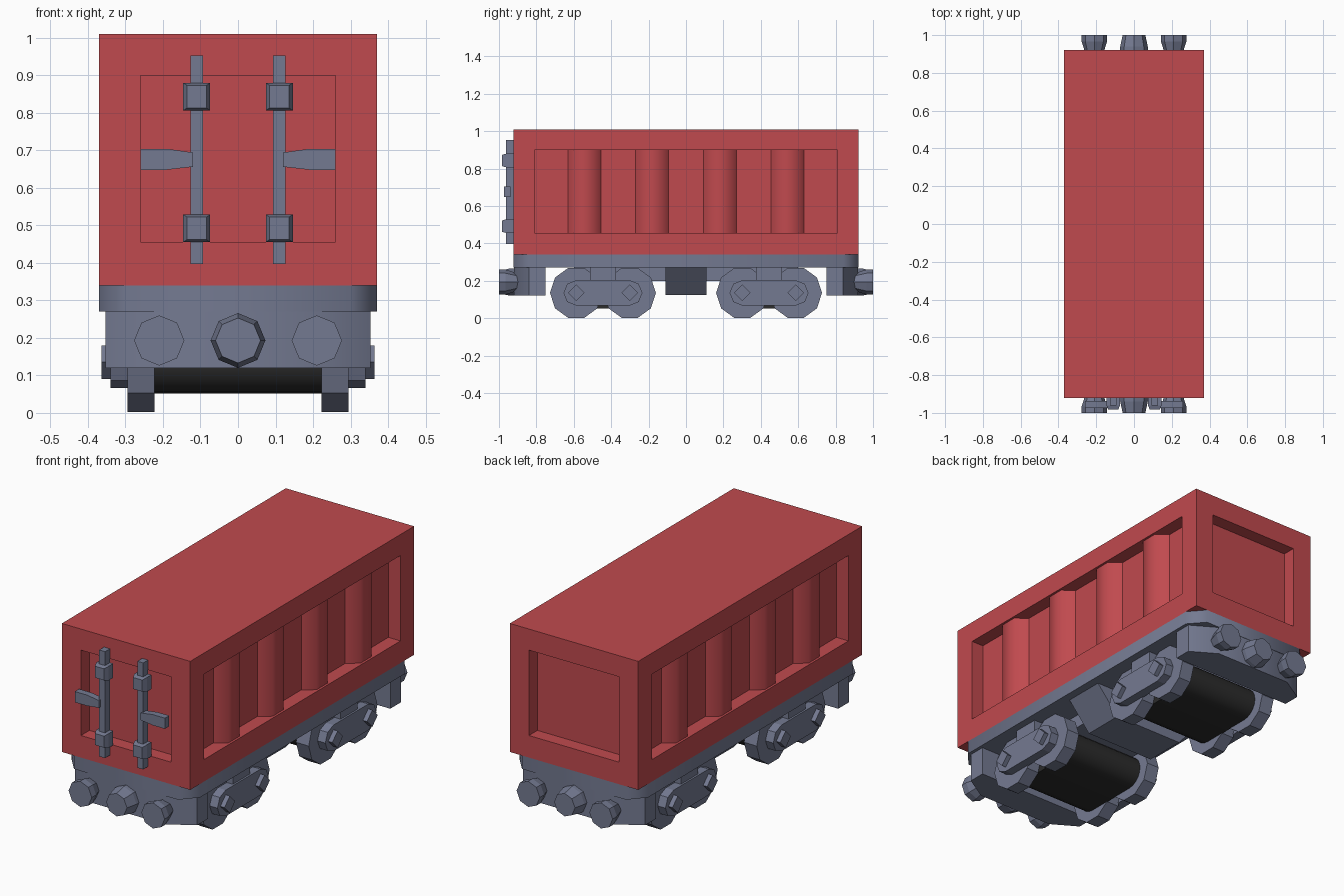
import bpy, bmesh, math
from mathutils import Vector

if "Cube" in bpy.data.objects:
    bpy.data.objects.remove(bpy.data.objects["Cube"])


def material(name, r, g, b):
    m = bpy.data.materials.new(name)
    m.use_nodes = True
    m.diffuse_color = (r, g, b, 1)
    m.node_tree.nodes["Principled BSDF"].inputs["Base Color"].default_value = (r, g, b, 1)
    return m


RED = material("container red", 0.53, 0.068, 0.077)
GREY = material("steel grey", 0.175, 0.195, 0.285)
BLACK = material("drum black", 0.025, 0.025, 0.025)


def finish(name, bm, mat, smooth=0):
    bmesh.ops.recalc_face_normals(bm, faces=bm.faces)
    mesh = bpy.data.meshes.new(name)
    bm.to_mesh(mesh)
    bm.free()
    mesh.materials.append(mat)
    ob = bpy.data.objects.new(name, mesh)
    bpy.context.collection.objects.link(ob)
    if smooth:
        bpy.ops.object.select_all(action='DESELECT')
        ob.select_set(True)
        bpy.context.view_layer.objects.active = ob
        bpy.ops.object.shade_smooth_by_angle(angle=math.radians(smooth))
    return ob


def loft(name, axis, sections, mat, smooth=0):
    """Joins outlines (position, 2D points) along an axis and caps the ends."""
    bm = bmesh.new()
    rings = []
    for pos, pts in sections:
        ring = []
        for p in pts:
            co = list(p)
            co.insert(axis, pos)
            ring.append(bm.verts.new(co))
        rings.append(ring)
    n = len(rings[0])
    for a, b in zip(rings, rings[1:]):
        for i in range(n):
            j = (i + 1) % n
            bm.faces.new((a[i], a[j], b[j], b[i]))
    bm.faces.new(rings[0])
    bm.faces.new(rings[-1])
    return finish(name, bm, mat, smooth)


def prism(name, axis, pts, a, b, mat, smooth=0):
    return loft(name, axis, [(a, pts), (b, pts)], mat, smooth)


def rect(u0, u1, v0, v1):
    return [(u0, v0), (u1, v0), (u1, v1), (u0, v1)]


def ngon(u, v, r, n):
    return [(u + r * math.cos(math.tau * i / n), v + r * math.sin(math.tau * i / n))
            for i in range(n)]


def capsule(u, v, half, r, steps):
    """Two half circles, joined by straight sides."""
    pts = []
    for side in (1, -1):
        for i in range(steps + 1):
            a = math.pi * i / steps - math.pi / 2
            pts.append((u + side * (half + r * math.cos(a)), v + side * r * math.sin(a)))
    return pts


def chamfered(w, d, cx, cy):
    return [(w - cx, -d), (w, cy - d), (w, d - cy), (w - cx, d),
            (cx - w, d), (-w, d - cy), (-w, cy - d), (cx - w, -d)]


# Container body with a sunken panel on each side and end
W, D, LOW, TOP, DEPTH = 0.37, 0.922, 0.34, 1.01, 0.07
PANEL_LOW, PANEL_TOP = 0.455, 0.90
bm = bmesh.new()
bmesh.ops.create_cube(bm, size=1)
for v in bm.verts:
    v.co = Vector((2 * W * v.co.x, 2 * D * v.co.y, TOP if v.co.z > 0 else LOW))
bm.normal_update()
for face in [f for f in bm.faces if abs(f.normal.z) < 0.5]:
    along, across = (1, 0) if abs(face.normal.x) > 0.5 else (0, 1)
    half = 0.81 if along == 1 else 0.26
    bmesh.ops.inset_individual(bm, faces=[face], thickness=0.05)
    for v in face.verts:
        v.co[along] = math.copysign(half, v.co[along])
        v.co.z = PANEL_TOP if v.co.z > 0.68 else PANEL_LOW
    bmesh.ops.inset_individual(bm, faces=[face], thickness=0.0001)
    for v in face.verts:
        v.co[along] = math.copysign(half, v.co[along])
        v.co.z = PANEL_TOP if v.co.z > 0.68 else PANEL_LOW
        v.co[across] -= math.copysign(DEPTH, v.co[across])
finish("container_body", bm, RED)

# Vertical ribs in the side panels
for s in (-1, 1):
    floor, crest = s * (W - DEPTH - 0.005), s * (W - 0.012)
    for i in range(4):
        y = -0.543 + 0.362 * i
        prism("side_rib", 2, [(floor, y - 0.092), (crest, y - 0.045),
                              (crest, y + 0.045), (floor, y + 0.092)],
              PANEL_LOW, PANEL_TOP, RED, 60)

# Door bars with brackets and handles on the front end
for s in (-1, 1):
    x = s * 0.11
    prism("door_bar", 2, rect(x - 0.017, x + 0.017, -0.962, -D), 0.397, 0.952, GREY)
    for z in (0.492, 0.843):
        loft("door_bracket", 1, [(-D, rect(x - 0.036, x + 0.036, z - 0.037, z + 0.037)),
                                 (-0.96, rect(x - 0.036, x + 0.036, z - 0.037, z + 0.037)),
                                 (-0.983, rect(x - 0.026, x + 0.026, z - 0.03, z + 0.03))], GREY)
    prism("door_handle", 1, [(s * 0.12, 0.656), (s * 0.19, 0.648), (s * 0.26, 0.648),
                             (s * 0.26, 0.704), (s * 0.19, 0.704), (s * 0.12, 0.694)],
          -0.973, -0.938, GREY)

# Chassis plate and the spine under it
prism("chassis_plate", 2, chamfered(W, D, 0.07, 0.08), 0.27, LOW, GREY, 50)
prism("chassis_spine", 2, rect(-0.2, 0.2, -0.6, 0.6), 0.2, 0.275, GREY)
prism("underfloor_tank", 1, [(-0.33, 0.275), (-0.2, 0.125), (0.2, 0.125), (0.33, 0.275)],
      -0.11, 0.11, GREY)

for e in (-1, 1):
    # End beam with chamfered outer corners, two buffers and a coupling
    prism("end_beam", 2, [(-0.353, e * 0.75), (0.353, e * 0.75), (0.353, e * 0.84),
                          (0.22, e * 0.92), (-0.22, e * 0.92), (-0.353, e * 0.84)],
          0.12, 0.275, GREY, 45)
    for x in (-0.21, 0.21):
        loft("buffer", 1, [(e * 0.88, ngon(x, 0.193, 0.04, 8)),
                           (e * 0.965, ngon(x, 0.193, 0.067, 8)),
                           (e, ngon(x, 0.193, 0.067, 8))], GREY)
    loft("coupling", 1, [(e * 0.91, ngon(0, 0.193, 0.073, 8)),
                         (e * 0.94, ngon(0, 0.193, 0.073, 8)),
                         (e, ngon(0, 0.193, 0.06, 8))], GREY)

    # Wheel truck
    centre, z = e * 0.444, 0.135
    prism("truck_drum", 0, capsule(centre, z, 0.143, 0.083, 10), -0.225, 0.225, BLACK, 40)
    for s in (-1, 1):
        prism("side_frame", 0, capsule(centre, z, 0.143, 0.068, 4), s * 0.29, s * 0.34, GREY)
        prism("hanger", 0, rect(centre - 0.07, centre + 0.07, 0.195, 0.275),
              s * 0.18, s * 0.33, GREY)
        for y in (centre - 0.143, centre + 0.143):
            prism("wheel", 0, ngon(y, z, 0.14, 10), s * 0.222, s * 0.295, GREY)
            prism("axle_cap", 0, ngon(y, z, 0.044, 4), s * 0.335, s * 0.364, GREY)
